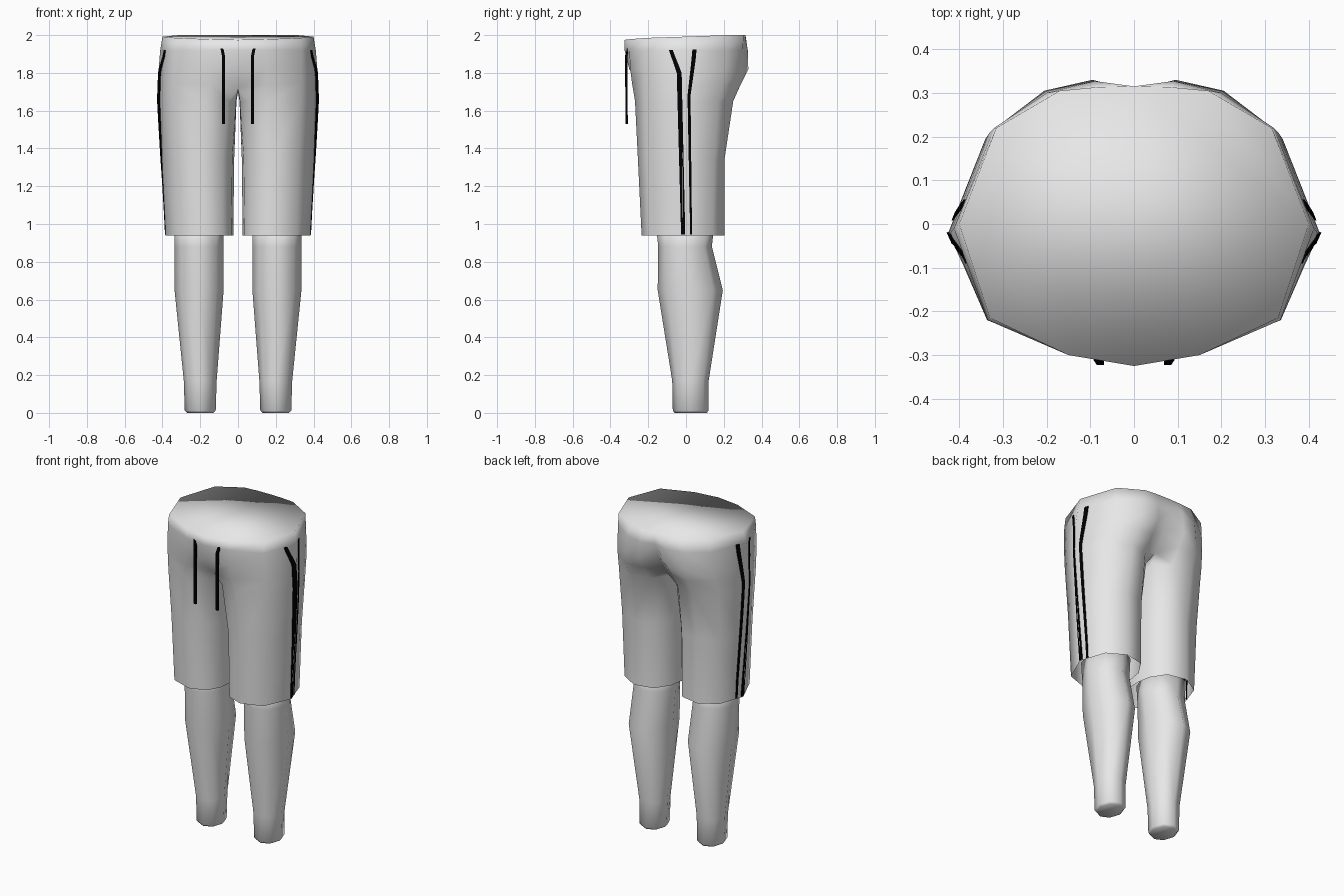
import bpy, bmesh, math
from mathutils import Vector
from mathutils.bvhtree import BVHTree

if "Cube" in bpy.data.objects:
    bpy.data.objects.remove(bpy.data.objects["Cube"])


def material(name, rgb):
    m = bpy.data.materials.new(name)
    m.diffuse_color = (*rgb, 1)
    m.use_nodes = True
    m.node_tree.nodes["Principled BSDF"].inputs["Base Color"].default_value = m.diffuse_color
    return m


GREY = material("light_grey", (0.8, 0.8, 0.8))
BLACK = material("black", (0.0, 0.0, 0.0))


def finish(bm, name, mat, smooth=True):
    """Turn a right-hand half into a mirrored object."""
    bmesh.ops.recalc_face_normals(bm, faces=bm.faces)
    for f in bm.faces:
        f.smooth = smooth
    me = bpy.data.meshes.new(name)
    bm.to_mesh(me)
    bm.free()
    me.materials.append(mat)
    ob = bpy.data.objects.new(name, me)
    bpy.context.collection.objects.link(ob)
    mod = ob.modifiers.new("mirror", 'MIRROR')
    mod.merge_threshold = 0.001
    return ob


def bridge(bm, a, b, closed=True):
    n = min(len(a), len(b))
    for i in range(n if closed else n - 1):
        j = (i + 1) % n
        bm.faces.new((a[i], a[j], b[j], b[i]))


# Shorts: trouser-leg rings run front, outside, back, then inner thigh
def ring(bm, z, pts):
    return [bm.verts.new((p[0], p[1], p[2] if len(p) > 2 else z)) for p in pts]


bm = bmesh.new()
legs = [
    ring(bm, 0.94, [(.08, -.20), (.18, -.235), (.31, -.19), (.385, -.02), (.33, .14),
                    (.22, .205), (.10, .18), (.04, .09), (.025, 0), (.035, -.12)]),
    ring(bm, 1.35, [(.08, -.21), (.19, -.255), (.32, -.205), (.41, -.02), (.34, .15),
                    (.22, .205), (.10, .185), (.035, .10), (.02, 0), (.03, -.12)]),
    ring(bm, 1.65, [(.05, -.23), (.17, -.27), (.335, -.215), (.425, -.02), (.35, .17),
                    (.22, .25), (.10, .22), (.02, .13), (.008, .02), (.01, -.13)]),
    ring(bm, 1.74, [(0, -.24, 1.72), (.15, -.285), (.337, -.218), (.423, -.02), (.34, .195),
                    (.215, .29), (.10, .28), (0, .19, 1.70), (0, .06, 1.70), (0, -.10, 1.70)]),
]
# Hip rings are open half loops that meet on the centre line
hips = [
    legs[-1][:8],
    ring(bm, 1.82, [(0, -.30), (.15, -.295), (.336, -.22), (.42, -.02), (.33, .21),
                    (.205, .305), (.095, .33), (0, .265)]),
    ring(bm, 1.92, [(0, -.325), (.15, -.30), (.335, -.22), (.412, -.01), (.32, .22),
                    (.20, .30), (.09, .327), (0, .305)]),
    ring(bm, 2.0, [(0, -.325, 1.975), (.15, -.30, 1.978), (.33, -.215, 1.985), (.40, 0, 1.992),
                   (.315, .22), (.17, .305), (.085, .313), (0, .315)]),
]
for a, b in zip(legs, legs[1:]):
    bridge(bm, a, b)
for a, b in zip(hips, hips[1:]):
    bridge(bm, a, b, closed=False)
bm.faces.new(hips[-1])
surface = BVHTree.FromBMesh(bm)
finish(bm, "shorts", GREY)

# Lower legs: eight-sided tubes (z, centre x, half width, front y, back y)
bm = bmesh.new()
prev = None
for z, cx, rx, y0, y1 in [(0.0, .20, .07, -.06, .11), (0.012, .20, .082, -.07, .12),
                          (.17, .20, .087, -.073, .12), (.65, .206, .130, -.15, .195),
                          (.88, .206, .130, -.147, .137), (1.0, .206, .130, -.16, .15)]:
    r = []
    for k in range(8):
        t = k * math.tau / 8
        r.append(bm.verts.new((cx + rx * math.cos(t),
                               (y0 + y1) / 2 + (y1 - y0) / 2 * math.sin(t), z)))
    if prev:
        bridge(bm, prev, r)
    else:
        bm.faces.new(r)
    prev = r
bm.faces.new(prev)
finish(bm, "lower_legs", GREY)


# Side stripes: ribbons laid on the outside of the shorts (y, z, width)
def stripe(name, path):
    bm = bmesh.new()
    prev = None
    for p, q in zip(path, path[1:]):
        steps = 6
        for s in range(steps + 1):
            y, z, w = Vector(p).lerp(Vector(q), s / steps)
            row = []
            for yy in (y - w / 2, y + w / 2):
                hit = surface.ray_cast(Vector((2, yy, z)), Vector((-1, 0, 0)))[0]
                row += [bm.verts.new((hit.x + .004, yy, z)), bm.verts.new((hit.x - .004, yy, z))]
            row = [row[0], row[1], row[3], row[2]]
            if prev:
                bridge(bm, prev, row)
            else:
                bm.faces.new(row)
            prev = row
    bm.faces.new(prev)
    bmesh.ops.remove_doubles(bm, verts=bm.verts, dist=0.0005)
    finish(bm, name, BLACK, False)


stripe("front_side_stripe", [(-.08, 1.92, .02), (-.036, 1.80, .026), (-.015, .945, .022)])
stripe("back_side_stripe", [(.045, 1.925, .022), (.04, 1.87, .022), (.016, 1.68, .016),
                            (.027, .945, .010)])

# Drawstrings: thin strips hanging from the waist front
bm = bmesh.new()
prev = None
for x, y, z in [(.085, -.305, 1.93), (.077, -.317, 1.89), (.077, -.314, 1.53)]:
    r = [bm.verts.new((x + dx, y + dy, z)) for dx, dy in
         ((-.008, -.006), (.008, -.006), (.008, .006), (-.008, .006))]
    if prev:
        bridge(bm, prev, r)
    else:
        bm.faces.new(r)
    prev = r
bm.faces.new(prev)
finish(bm, "drawstrings", BLACK, False)
